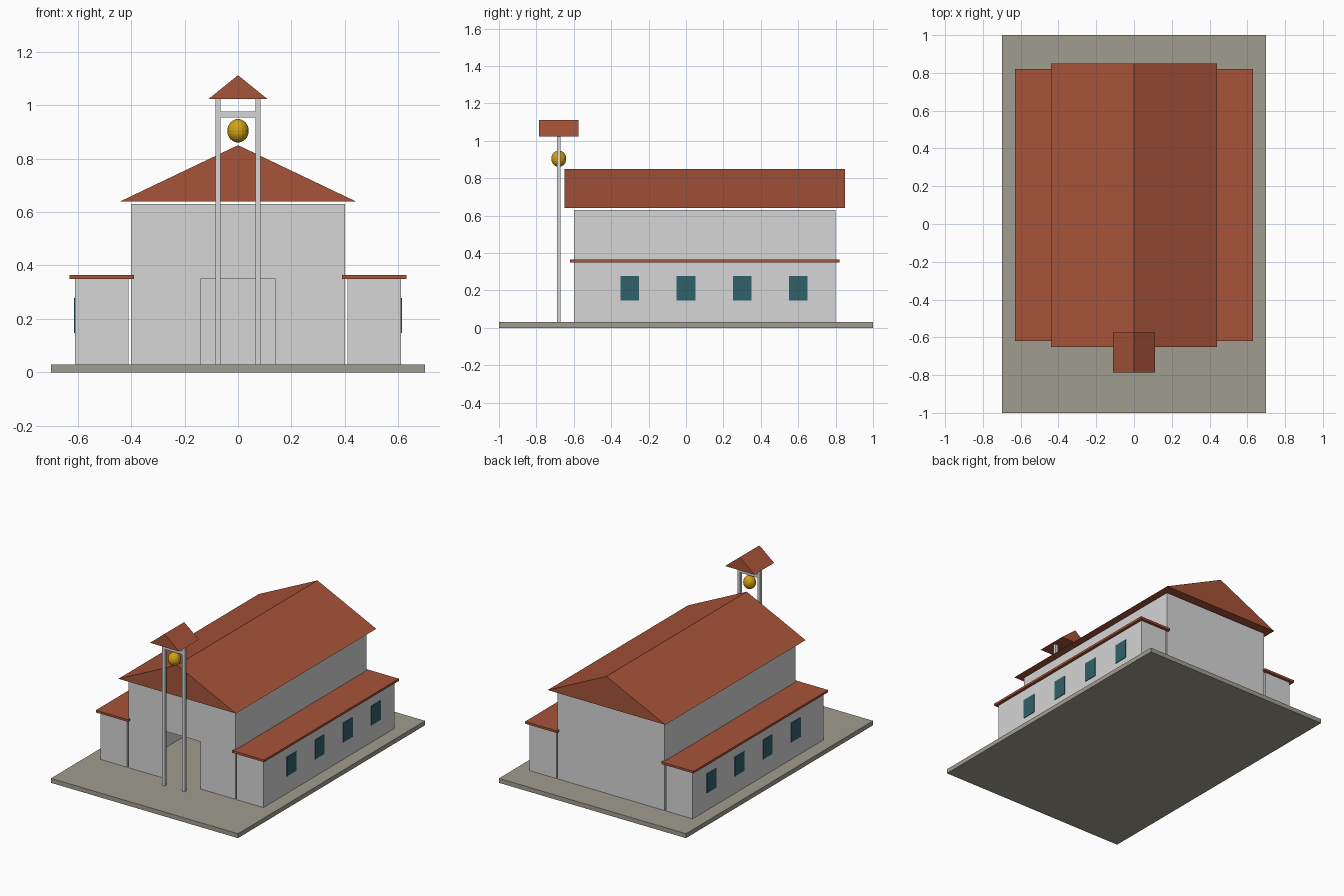
import bpy, bmesh
from mathutils import Vector

if "Cube" in bpy.data.objects:
    bpy.data.objects.remove(bpy.data.objects["Cube"])


def material(name, rgb):
    # sRGB 0-255 to linear
    lin = []
    for c in rgb:
        c /= 255
        lin.append(c / 12.92 if c <= 0.04045 else ((c + 0.055) / 1.055) ** 2.4)
    m = bpy.data.materials.new(name)
    m.diffuse_color = (*lin, 1)
    m.use_nodes = True
    m.node_tree.nodes["Principled BSDF"].inputs["Base Color"].default_value = m.diffuse_color
    return m


WALL = material("pale grey plaster", (214, 214, 214))
ROOF = material("terracotta", (166, 83, 56))
STONE = material("olive stone", (160, 157, 143))
GLASS = material("teal glass", (48, 97, 106))
GOLD = material("bell gold", (210, 162, 20))


def finish(name, bm, mat):
    bmesh.ops.recalc_face_normals(bm, faces=bm.faces)
    me = bpy.data.meshes.new(name)
    bm.to_mesh(me)
    bm.free()
    me.materials.append(mat)
    ob = bpy.data.objects.new(name, me)
    bpy.context.collection.objects.link(ob)
    return ob


def extrude(name, pts, offset, mat):
    """Closed outline of 3D points swept along an offset."""
    bm = bmesh.new()
    face = bm.faces.new([bm.verts.new(p) for p in pts])
    res = bmesh.ops.extrude_face_region(bm, geom=[face], use_keep_orig=True)
    verts = [g for g in res["geom"] if isinstance(g, bmesh.types.BMVert)]
    bmesh.ops.translate(bm, vec=Vector(offset), verts=verts)
    return finish(name, bm, mat)


def box(name, x0, x1, y0, y1, z0, z1, mat):
    pts = [(x0, y0, z0), (x1, y0, z0), (x1, y1, z0), (x0, y1, z0)]
    return extrude(name, pts, (0, 0, z1 - z0), mat)


def gable(name, hw, y0, y1, z0, z1):
    pts = [(-hw, y0, z0), (hw, y0, z0), (0, y0, z1)]
    return extrude(name, pts, (0, y1 - y0, 0), ROOF)


# Ground slab
box("base_slab", -0.7, 0.7, -1, 1, 0, 0.03, STONE)

# Hollow nave: side and back walls from a U plan, front wall with doorway
T = 0.02
FRONT, BACK = -0.6, 0.8
plan = [(-0.4, FRONT + T), (-0.4, BACK), (0.4, BACK), (0.4, FRONT + T),
        (0.4 - T, FRONT + T), (0.4 - T, BACK - T), (-0.4 + T, BACK - T), (-0.4 + T, FRONT + T)]
extrude("nave_walls", [(x, y, 0.03) for x, y in plan], (0, 0, 0.6), WALL)
arch = [(-0.4, 0.03), (-0.14, 0.03), (-0.14, 0.35), (0.14, 0.35),
        (0.14, 0.03), (0.4, 0.03), (0.4, 0.63), (-0.4, 0.63)]
extrude("front_wall", [(x, FRONT, z) for x, z in arch], (0, T, 0), WALL)
gable("nave_roof", 0.44, -0.65, 0.85, 0.64, 0.85)

# Side aisles with flat roofs and windows, and bell frame posts
for side, s in (("left", -1), ("right", 1)):
    def mirrored(name, a, b, *rest):
        return box(f"{side}_{name}", min(s * a, s * b), max(s * a, s * b), *rest)

    mirrored("aisle", 0.41, 0.61, FRONT, BACK, 0.03, 0.35, WALL)
    mirrored("aisle_roof", 0.39, 0.63, -0.62, 0.82, 0.35, 0.365, ROOF)
    for i in range(4):
        y = -0.3 + 0.3 * i
        mirrored(f"window_{i + 1}", 0.607, 0.614, y - 0.05, y + 0.05, 0.147, 0.278, GLASS)
    mirrored("bell_post", 0.065, 0.085, -0.69, -0.67, 0.03, 1.025, WALL)

# Bell frame crossbar and small roof
box("bell_crossbar", -0.065, 0.065, -0.69, -0.67, 0.954, 0.976, WALL)
gable("bell_roof", 0.11, -0.785, -0.575, 1.023, 1.112)

# Bell
bm = bmesh.new()
bmesh.ops.create_uvsphere(bm, u_segments=16, v_segments=12, radius=0.04)
bmesh.ops.scale(bm, vec=(1, 1, 1.1), verts=bm.verts)
bmesh.ops.translate(bm, vec=(0, -0.68, 0.904), verts=bm.verts)
finish("bell", bm, GOLD)
